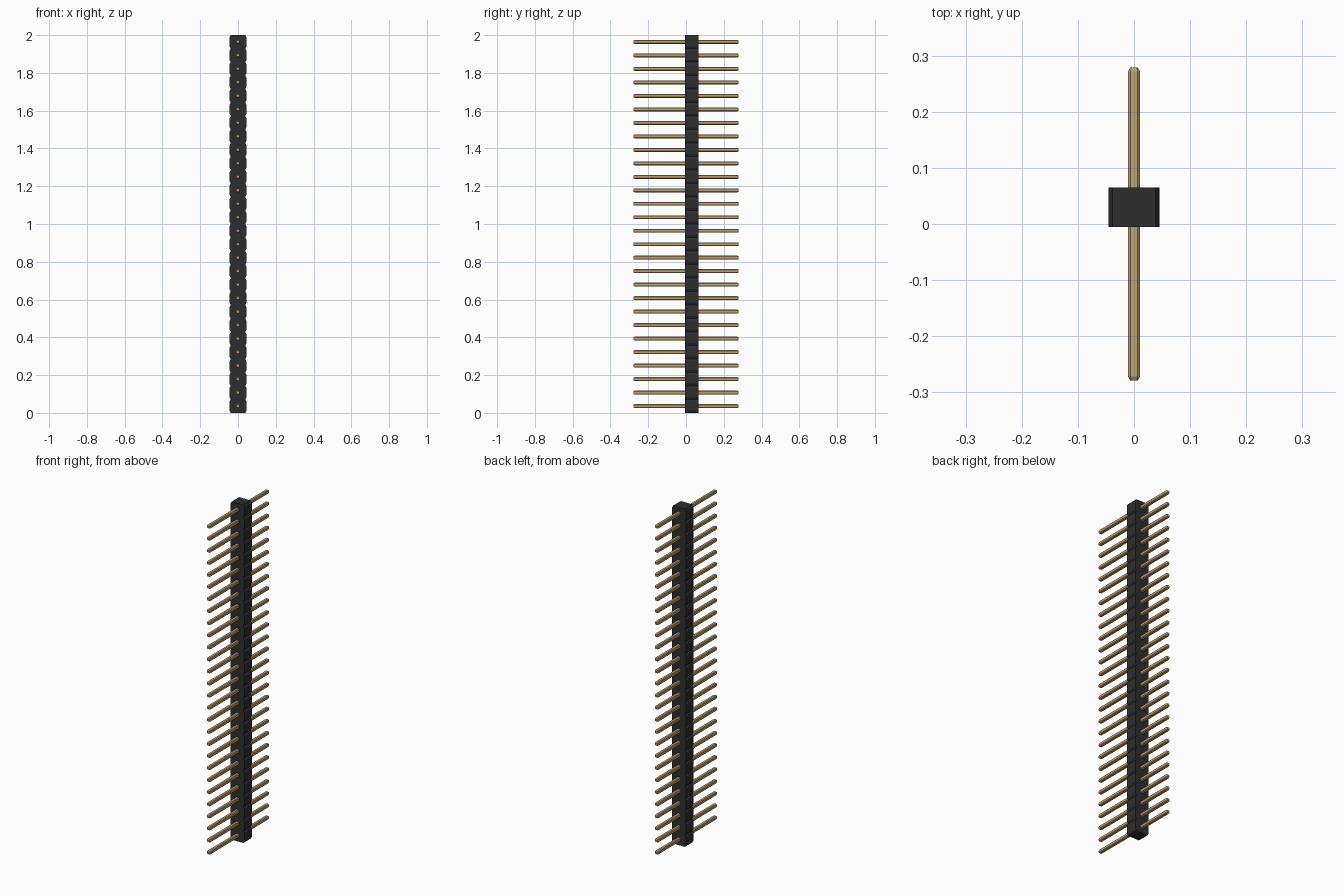
import bpy
import bmesh

cube = bpy.data.objects.get("Cube")
if cube:
    bpy.data.objects.remove(cube, do_unlink=True)

COUNT = 28
PITCH = 2 / COUNT


def make_material(name, color):
    mat = bpy.data.materials.new(name)
    mat.use_nodes = True
    mat.diffuse_color = color
    mat.node_tree.nodes["Principled BSDF"].inputs["Base Color"].default_value = color
    return mat


def loft(name, rings, mat):
    """Join equal rings of points with side faces and cap both ends."""
    bm = bmesh.new()
    loops = [[bm.verts.new(p) for p in ring] for ring in rings]
    n = len(loops[0])
    for a, b in zip(loops, loops[1:]):
        for i in range(n):
            j = (i + 1) % n
            bm.faces.new((a[i], a[j], b[j], b[i]))
    bm.faces.new(loops[0])
    bm.faces.new(loops[-1])
    bmesh.ops.recalc_face_normals(bm, faces=bm.faces)
    mesh = bpy.data.meshes.new(name)
    bm.to_mesh(mesh)
    bm.free()
    mesh.materials.append(mat)
    obj = bpy.data.objects.new(name, mesh)
    bpy.context.collection.objects.link(obj)
    return obj


black = make_material("black plastic", (0.027, 0.027, 0.027, 1))
gold = make_material("gold metal", (0.52, 0.37, 0.17, 1))

# Housing: one notched outline, extruded through its depth
HALF, WAIST, NOTCH = 0.045, 0.038, 0.012
side = [(WAIST, 0)]
for i in range(COUNT):
    z = i * PITCH
    side += [(HALF, z + NOTCH), (HALF, z + PITCH - NOTCH), (WAIST, z + PITCH)]
outline = side + [(-x, z) for x, z in reversed(side)]
loft("housing", [[(x, y, z) for x, z in outline] for y in (-0.005, 0.065)], black)

# Pin: square section with bevelled edges and tapered tips, repeated upward
R, B = 0.0105, 0.0065
section = [(R, -B), (R, B), (B, R), (-B, R), (-R, B), (-R, -B), (-B, -R), (B, -R)]
stations = [(-0.279, 0.65), (-0.272, 1), (0.272, 1), (0.279, 0.65)]
pins = loft("pins", [[(x * s, y, z * s) for x, z in section] for y, s in stations], gold)
pins.location.z = PITCH / 2
array = pins.modifiers.new("pin row", "ARRAY")
array.count = COUNT
array.use_relative_offset = False
array.use_constant_offset = True
array.constant_offset_displace = (0, 0, PITCH)
